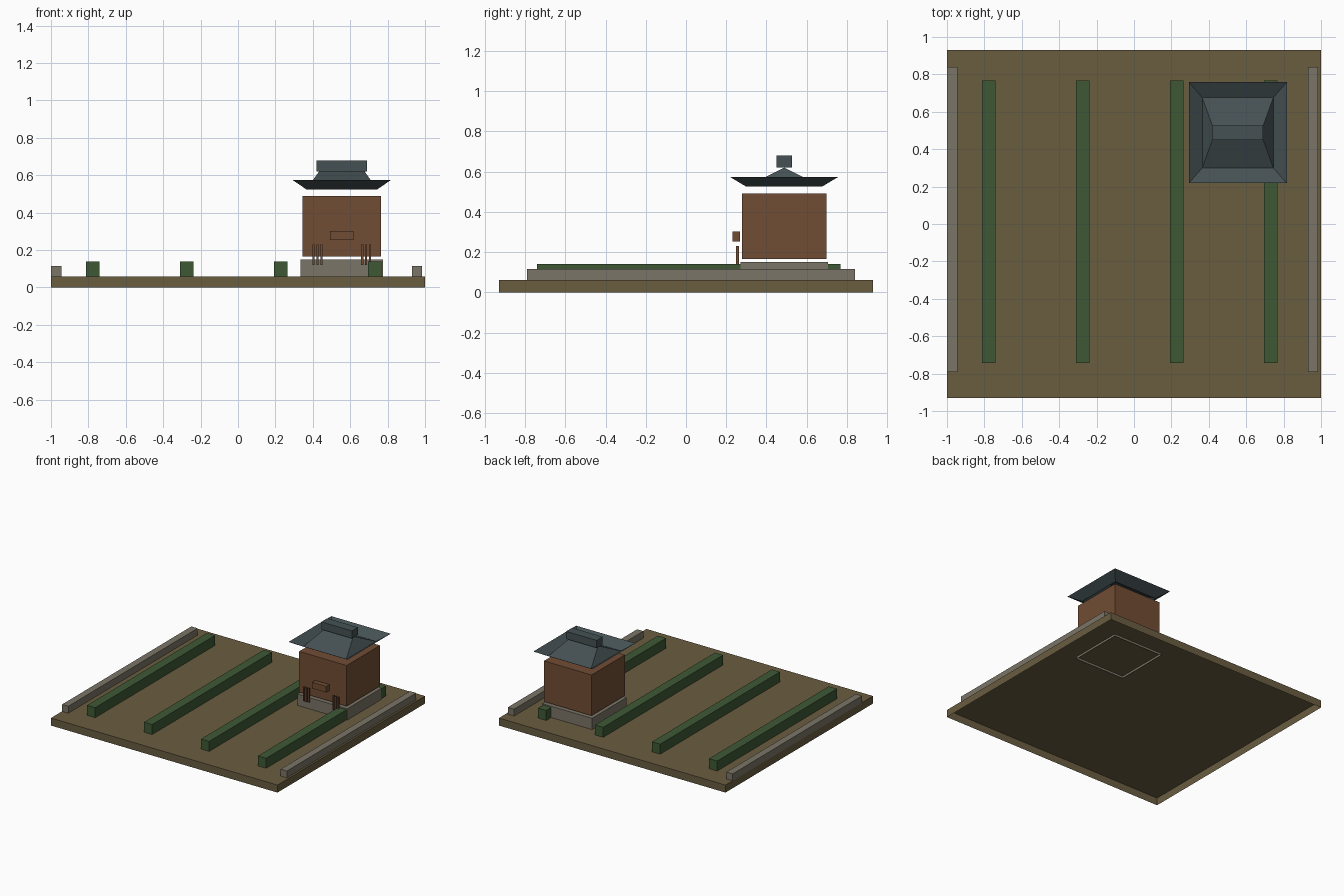
import bpy, bmesh

if "Cube" in bpy.data.objects:
    bpy.data.objects.remove(bpy.data.objects["Cube"])


def material(name, hex_code):
    lin = []
    for i in (0, 2, 4):
        c = int(hex_code[i:i + 2], 16) / 255
        lin.append(c / 12.92 if c <= 0.04045 else ((c + 0.055) / 1.055) ** 2.4)
    m = bpy.data.materials.new(name)
    m.diffuse_color = (*lin, 1)
    m.use_nodes = True
    m.node_tree.nodes["Principled BSDF"].inputs["Base Color"].default_value = m.diffuse_color
    return m


EARTH = material("dry_earth", "6a5d40")
STONE = material("grey_stone", "7b7567")
HEDGE = material("hedge_green", "3f5935")
WOOD = material("brown_wood", "714d34")
SLATE = material("slate_roof", "455153")


def finish(name, bm, mat):
    me = bpy.data.meshes.new(name)
    bm.to_mesh(me)
    bm.free()
    me.materials.append(mat)
    ob = bpy.data.objects.new(name, me)
    bpy.context.collection.objects.link(ob)
    return ob


def box(name, mat, x, y, z, open_bottom=False):
    """Box from (min, max) ranges, optionally without its underside."""
    bm = bmesh.new()
    bmesh.ops.create_cube(bm, size=1)
    for v in bm.verts:
        v.co = [r[0] + (c + 0.5) * (r[1] - r[0]) for r, c in zip((x, y, z), v.co)]
    if open_bottom:
        bm.normal_update()
        low = [f for f in bm.faces if f.normal.z < -0.9]
        bmesh.ops.delete(bm, geom=low, context='FACES_ONLY')
    return finish(name, bm, mat)


# Terrace, hollow from below
box("ground", EARTH, (-1, 1), (-0.93, 0.93), (0, 0.06), True)

# Low side walls
box("left_wall", STONE, (-1, -0.945), (-0.79, 0.84), (0.06, 0.115), True)
box("right_wall", STONE, (0.93, 0.985), (-0.79, 0.84), (0.06, 0.115), True)

# Hedge rows
for i in range(4):
    cx = -0.777 + 0.503 * i
    box(f"hedge_row_{i + 1}", HEDGE, (cx - 0.036, cx + 0.036), (-0.742, 0.768),
        (0.06, 0.14), True)

# Pavilion
CX, CY = 0.555, 0.488
box("foundation", STONE, (CX - 0.22, CX + 0.22), (CY - 0.218, CY + 0.218), (0.042, 0.15), True)
box("house_body", WOOD, (CX - 0.21, CX + 0.21), (CY - 0.21, CY + 0.21), (0.165, 0.49), True)
box("front_beam", WOOD, (CX - 0.063, CX + 0.063), (0.23, 0.269), (0.253, 0.302))

# Slatted screens on the front
for side, sx in (("left", -1), ("right", 1)):
    for k in (-1, 0, 1):
        px = CX + sx * 0.13 + k * 0.021
        box(f"{side}_slat_{k + 2}", WOOD, (px - 0.006, px + 0.006), (0.249, 0.263), (0.12, 0.23))

# Hipped roof with upturned eaves: ridge line, valley ring, eave ring
bm = bmesh.new()
ridge = [bm.verts.new((CX + s * 0.122, CY, 0.62)) for s in (-1, 1)]
rings = []
for hx, hy, z in ((0.19, 0.188, 0.525), (0.262, 0.27, 0.574)):
    rings.append([bm.verts.new((CX + sx * hx, CY + sy * hy, z))
                  for sx, sy in ((-1, -1), (1, -1), (1, 1), (-1, 1))])
a, b = rings
bm.faces.new((a[0], a[1], ridge[1], ridge[0]))
bm.faces.new((a[1], a[2], ridge[1]))
bm.faces.new((a[2], a[3], ridge[0], ridge[1]))
bm.faces.new((a[3], a[0], ridge[0]))
for i in range(4):
    j = (i + 1) % 4
    bm.faces.new((b[i], b[j], a[j], a[i]))
finish("roof", bm, SLATE)

# Ridge cap
box("ridge_cap", SLATE, (CX - 0.135, CX + 0.135), (CY - 0.038, CY + 0.038), (0.62, 0.68))
